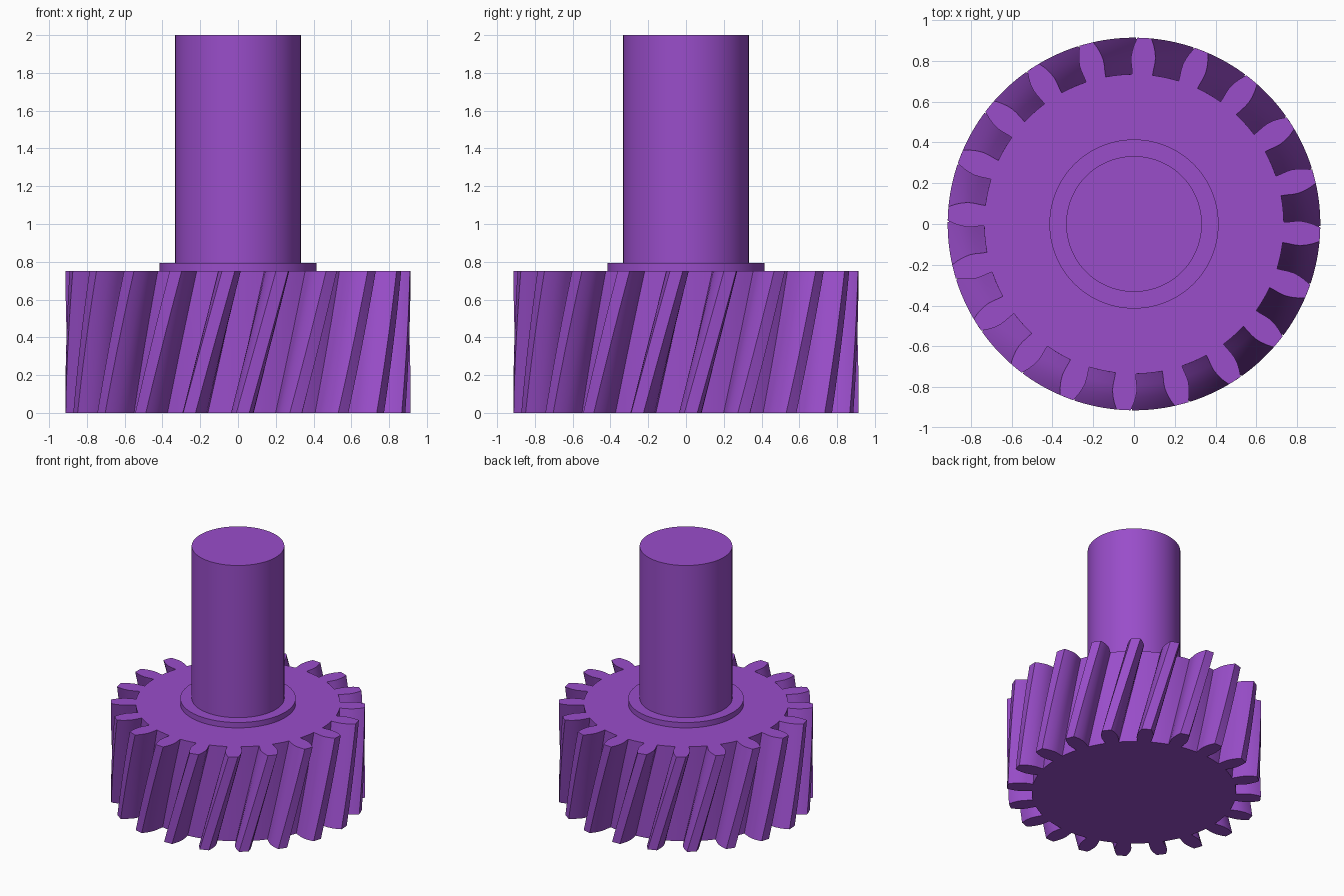
import bpy, bmesh, math

if "Cube" in bpy.data.objects:
    bpy.data.objects.remove(bpy.data.objects["Cube"])

TEETH = 20
GEAR_H = 0.75
TWIST = math.radians(13.2)       # rotation of the teeth from bottom to top
TOP_PHASE = math.radians(-3.2)
LAYERS = 12

purple = bpy.data.materials.new("purple")
purple.diffuse_color = (0.32, 0.075, 0.59, 1)
purple.use_nodes = True
purple.node_tree.nodes["Principled BSDF"].inputs["Base Color"].default_value = purple.diffuse_color


def finish(obj, angle):
    obj.data.materials.append(purple)
    bpy.ops.object.select_all(action='DESELECT')
    obj.select_set(True)
    bpy.context.view_layer.objects.active = obj
    bpy.ops.object.shade_smooth_by_angle(angle=math.radians(angle))


def cylinder(name, radius, z0, z1):
    bpy.ops.mesh.primitive_cylinder_add(vertices=96, radius=radius, depth=z1 - z0,
                                        location=(0, 0, (z0 + z1) / 2))
    obj = bpy.context.object
    obj.name = name
    finish(obj, 30)


# Tooth flank: (radius, half width), slightly undercut at the root
flank = [(0.735, 0.050), (0.76, 0.053), (0.79, 0.058), (0.82, 0.060),
         (0.85, 0.056), (0.88, 0.048), (0.90, 0.040), (0.914, 0.034)]
pitch = 2 * math.pi / TEETH
half = [(r, math.atan2(w, r)) for r, w in flank]
tooth = [(r, -a) for r, a in half] + [(half[-1][0], 0)] + [(r, a) for r, a in reversed(half)]
root_r, root_a = half[0]
for k in (1, 2):                 # root arc up to the next tooth
    tooth.append((root_r, root_a + (pitch - 2 * root_a) * k / 3))
outline = [(r, a + i * pitch) for i in range(TEETH) for r, a in tooth]

# Helical gear: stacked, gradually turned outlines
bm = bmesh.new()
rings = []
for j in range(LAYERS + 1):
    t = j / LAYERS
    turn = TOP_PHASE - TWIST * (1 - t)
    rings.append([bm.verts.new((r * math.cos(a + turn), r * math.sin(a + turn), GEAR_H * t))
                  for r, a in outline])
n = len(outline)
for low, high in zip(rings, rings[1:]):
    for i in range(n):
        k = (i + 1) % n
        bm.faces.new((low[i], low[k], high[k], high[i]))
bm.faces.new(list(reversed(rings[0])))
bm.faces.new(rings[-1])
mesh = bpy.data.meshes.new("helical_gear")
bm.to_mesh(mesh)
bm.free()
gear = bpy.data.objects.new("helical_gear", mesh)
bpy.context.collection.objects.link(gear)
finish(gear, 30)

# Collar and shaft
cylinder("collar", 0.415, GEAR_H - 0.01, 0.793)
cylinder("shaft", 0.333, 0.78, 2.0)
